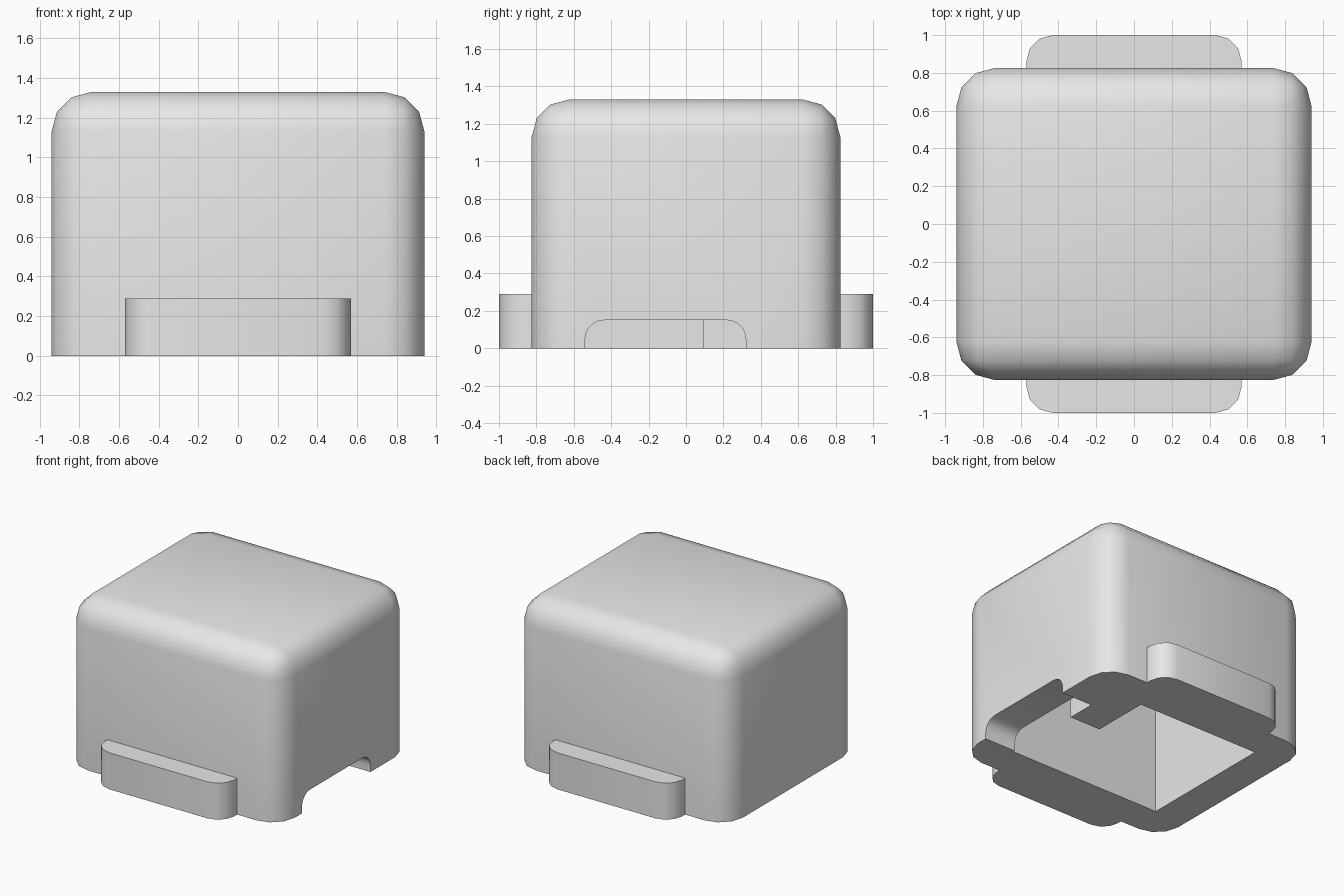
import bpy
import bmesh
from math import radians

cube = bpy.data.objects.get("Cube")
if cube:
    bpy.data.objects.remove(cube, do_unlink=True)

grey = bpy.data.materials.new("light_grey")
grey.use_nodes = True
grey.diffuse_color = (0.8, 0.8, 0.8, 1)
grey.node_tree.nodes["Principled BSDF"].inputs["Base Color"].default_value = (0.8, 0.8, 0.8, 1)


def box(name, low, high, radius=0, segments=3, rule=None):
    """Box between two corners, rounding the edges whose end points pass the rule."""
    bm = bmesh.new()
    bmesh.ops.create_cube(bm, size=1)
    for v in bm.verts:
        v.co = [(a + b) / 2 + (b - a) * c for a, b, c in zip(low, high, v.co)]
    if rule:
        edges = [e for e in bm.edges if rule(e.verts[0].co, e.verts[1].co)]
        bmesh.ops.bevel(bm, geom=edges, offset=radius, segments=segments,
                        profile=0.5, affect='EDGES', clamp_overlap=True)
    bmesh.ops.recalc_face_normals(bm, faces=bm.faces)
    mesh = bpy.data.meshes.new(name)
    bm.to_mesh(mesh)
    bm.free()
    mesh.materials.append(grey)
    obj = bpy.data.objects.new(name, mesh)
    bpy.context.collection.objects.link(obj)
    return obj


def cut(target, cutter):
    """Subtract the cutter from the target and discard it."""
    mod = target.modifiers.new("cut", 'BOOLEAN')
    mod.operation = 'DIFFERENCE'
    mod.solver = 'EXACT'
    mod.object = cutter
    cutter.hide_render = True
    bpy.context.view_layer.objects.active = target
    bpy.ops.object.modifier_apply(modifier=mod.name)
    bpy.data.objects.remove(cutter, do_unlink=True)


WX, WY, H = 0.94, 0.825, 1.33
WALL = 0.27
IX, IY = WX - WALL, WY - WALL

# Rounded cover, open underneath
cover = box("cover", (-WX, -WY, 0), (WX, WY, H), 0.2, 3,
            lambda a, b: a.z + b.z > 0.1)
cut(cover, box("cavity_cutter", (-IX, -IY, -0.2), (IX, IY, H - WALL)))

# Arched cable slot through the left wall
cut(cover, box("slot_cutter", (0.5, -0.54, -0.3), (1.2, 0.32, 0.15), 0.1, 5,
               lambda a, b: a.z > 0 and b.z > 0 and abs(a.x - b.x) > 0.1))

# Mounting tabs at front and back with rounded outer corners
parts = [cover]
for name, side in (("front_tab", -1), ("back_tab", 1)):
    ys = sorted((side * WY, side))
    parts.append(box(name, (-0.57, ys[0], 0), (0.57, ys[1], 0.29), 0.14, 3,
                     lambda a, b: abs(a.z - b.z) > 0.1 and abs(a.y) > 0.95))

# Inner block in the back corner beside the slot
parts.append(box("inner_block", (0.4, 0.09, 0), (IX, IY, 0.29)))

bpy.ops.object.select_all(action='DESELECT')
for part in parts:
    part.select_set(True)
bpy.context.view_layer.objects.active = cover
bpy.ops.object.shade_smooth_by_angle(angle=radians(40))
